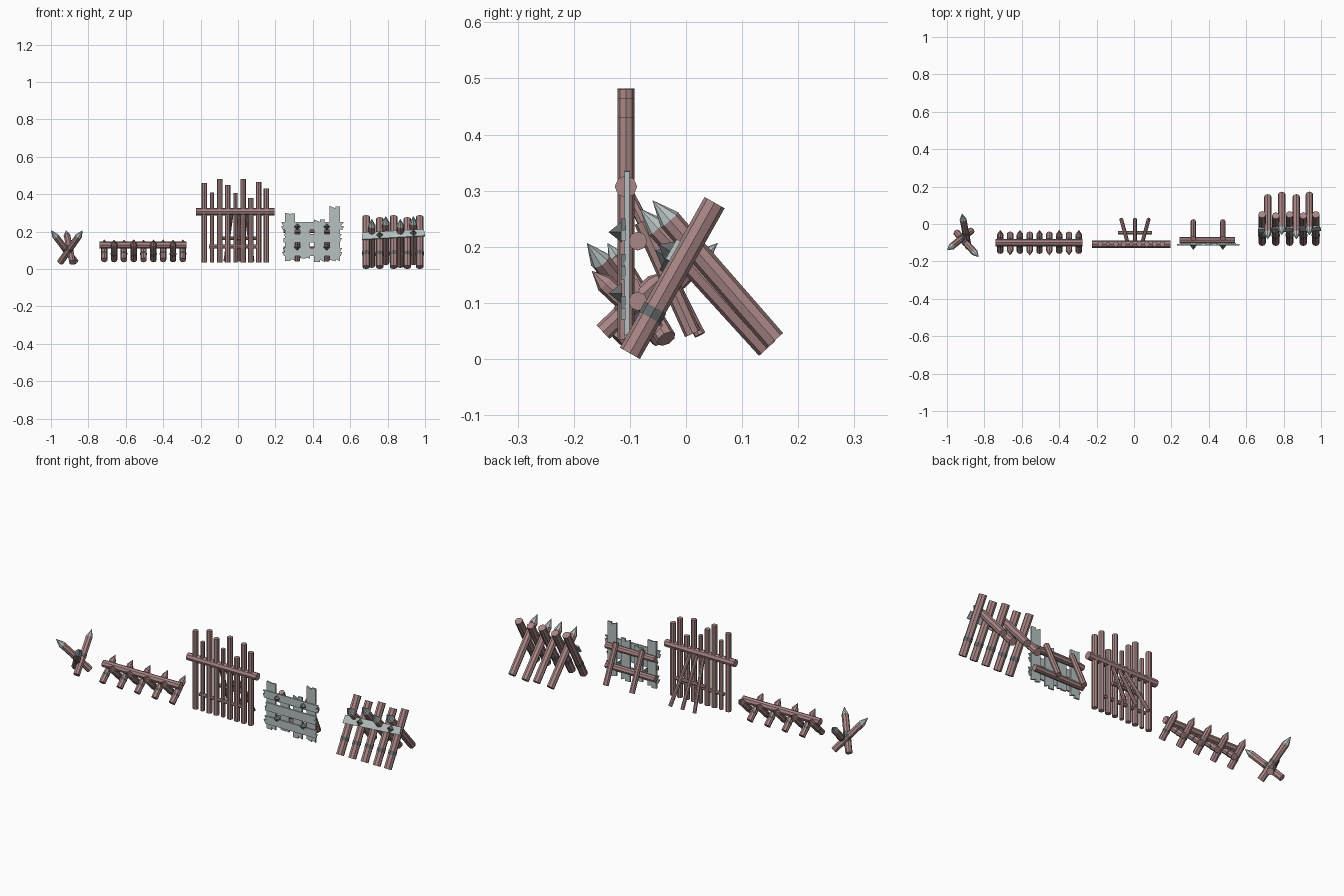
import bpy, bmesh, random
from mathutils import Vector, Matrix

if "Cube" in bpy.data.objects:
    bpy.data.objects.remove(bpy.data.objects["Cube"])
random.seed(4)


def material(name, col):
    m = bpy.data.materials.new(name)
    m.diffuse_color = (*col, 1)
    m.use_nodes = True
    m.node_tree.nodes["Principled BSDF"].inputs["Base Color"].default_value = m.diffuse_color
    return m


WOOD = material("wood", (0.40, 0.24, 0.24))
STEEL = material("steel", (0.47, 0.53, 0.53))
DARK = material("dark_iron", (0.14, 0.15, 0.15))


def finish(name, bm, mat):
    me = bpy.data.meshes.new(name)
    bm.to_mesh(me)
    bm.free()
    me.materials.append(mat)
    ob = bpy.data.objects.new(name, me)
    bpy.context.collection.objects.link(ob)
    return ob


def rod(name, a, b, r, r2=None, mat=WOOD, seg=8):
    a, b = Vector(a), Vector(b)
    d = b - a
    bm = bmesh.new()
    mtx = Matrix.Translation((a + b) / 2) @ d.to_track_quat('Z', 'Y').to_matrix().to_4x4()
    bmesh.ops.create_cone(bm, cap_ends=True, segments=seg, radius1=r,
                          radius2=r if r2 is None else r2, depth=d.length, matrix=mtx)
    bmesh.ops.dissolve_degenerate(bm, dist=1e-6, edges=bm.edges)
    return finish(name, bm, mat)


def spike(name, a, tip, r, tip_len, mat=STEEL):
    # log with a pointed end
    a, tip = Vector(a), Vector(tip)
    neck = tip - (tip - a).normalized() * tip_len
    rod(name, a, neck, r)
    rod(name + "_tip", neck, tip, r * 1.06, 0.0, mat)


def band(name, a, b, t, r, w=0.016):
    # iron ring round a log
    a, b = Vector(a), Vector(b)
    c, d = a.lerp(b, t), (b - a).normalized() * w / 2
    rod(name, c - d, c + d, r, mat=DARK)


def plate(name, pts, origin, v, n, thick, mat=STEEL):
    # flat outline in x and v, extruded along n
    o, v, n = Vector(origin), Vector(v), Vector(n)
    bm = bmesh.new()
    f = bm.faces.new([bm.verts.new(o + Vector((x, 0, 0)) + v * s) for x, s in pts])
    res = bmesh.ops.extrude_face_region(bm, geom=[f])
    bmesh.ops.translate(bm, vec=n * thick,
                        verts=[e for e in res["geom"] if isinstance(e, bmesh.types.BMVert)])
    bmesh.ops.recalc_face_normals(bm, faces=bm.faces)
    return finish(name, bm, mat)


def stud(name, p, n, r=0.019):
    p, n = Vector(p), Vector(n)
    rod(name, p, p + n * 0.024, r, 0.0, DARK, 4)


# crossed three-spike obstacle
for i, (a, t) in enumerate([((-0.868, -0.035, 0.036), (-1.0, -0.14, 0.207)),
                            ((-0.95, -0.045, 0.036), (-0.83, -0.177, 0.207)),
                            ((-0.885, -0.125, 0.036), (-0.92, 0.057, 0.207))]):
    spike(f"caltrop_spike_{i}", a, t, 0.018, 0.045)
    band(f"caltrop_band_{i}", a, t, 0.42, 0.0195)

# low spiked barrier: one pole and alternating crossed stakes
rod("low_barrier_pole", (-0.74, -0.1, 0.128), (-0.275, -0.1, 0.128), 0.019)
for i in range(9):
    x = -0.715 + 0.0525 * i
    s = -1 if i % 2 else 1
    a, t = (x, -0.1 - 0.048 * s, 0.048), (x, -0.1 + 0.068 * s, 0.157)
    spike(f"low_barrier_stake_{i}", a, t, 0.017, 0.034, WOOD)
    band(f"low_barrier_band_{i}", a, t, 0.3, 0.0185, 0.01)

# tall pole fence
tops = [0.46, 0.41, 0.482, 0.45, 0.405, 0.48, 0.38, 0.465, 0.43]
for i, h in enumerate(tops):
    x = -0.18 + 0.0415 * i
    rod(f"fence_pole_{i}", (x, -0.107, 0.035), (x, -0.107, h), 0.011 if i in (1, 4) else 0.015)
rod("fence_top_rail", (-0.225, -0.107, 0.307), (0.195, -0.107, 0.307), 0.02)
rod("fence_low_rail", (-0.155, -0.107, 0.12), (0.12, -0.107, 0.12), 0.01)
for i in (-1, 0, 1):
    rod(f"fence_brace_{i + 1}", (0.005 + 0.073 * i, 0.025, 0.043),
        (0.005 + 0.038 * i, -0.105, 0.3), 0.01)
rod("fence_brace_bar", (-0.085, -0.047, 0.165), (0.095, -0.047, 0.165), 0.01)


# plank shield
def jag(x0, x1, z0, z1, upright):
    j = lambda: random.uniform(-0.007, 0.007)
    if upright:
        m = x0 + (x1 - x0) * 0.55
        return [(x0, z0 + j()), (m, z0 + j()), (m, z0 + 0.008), (x1, z0 + j()),
                (x1, z1 + j()), (m, z1 + j()), (m, z1 - 0.008), (x0, z1 + j())]
    m = z0 + (z1 - z0) * 0.5
    return [(x0 + j(), z0), (x1 + j(), z0), (x1 + j(), m), (x1 - 0.01, m), (x1 + j(), z1),
            (x0 + j(), z1), (x0 + 0.01, m), (x0 + j(), m)]


for i, (x0, x1, z0, z1) in enumerate([(0.25, 0.304, 0.047, 0.302), (0.332, 0.385, 0.052, 0.245),
                                      (0.407, 0.462, 0.042, 0.26), (0.49, 0.545, 0.045, 0.332)]):
    plate(f"shield_upright_{i}", jag(x0, x1, z0, z1, True), (0, -0.11, 0), (0, 0, 1), (0, 1, 0), 0.009)
for i, (x0, x1, z0, z1) in enumerate([(0.24, 0.555, 0.07, 0.112), (0.245, 0.55, 0.142, 0.187),
                                      (0.232, 0.56, 0.21, 0.25)]):
    plate(f"shield_board_{i}", jag(x0, x1, z0, z1, False), (0, -0.116, 0), (0, 0, 1), (0, 1, 0), 0.008)
for i, z in enumerate((0.103, 0.21)):
    rod(f"shield_rail_{i}", (0.243, -0.086, z), (0.54, -0.086, z), 0.017)
for i, x in enumerate((0.317, 0.475)):
    rod(f"shield_prop_{i}", (x, 0.012, 0.045), (x, -0.078, 0.245), 0.015)
    for k, z in enumerate((0.117, 0.226)):
        stud(f"shield_stud_{i}_{k}", (x, -0.114, z), (0, -1, 0))

# leaning log barricade: front logs
up = Vector((0, 0.49, 0.872))
out = Vector((0, -0.872, 0.49))
for i, x in enumerate((0.685, 0.758, 0.832, 0.905, 0.972)):
    a = Vector((x, -0.1, 0.01))
    b = a + up * (0.308 if i % 2 == 0 else 0.296)
    rod(f"barricade_front_log_{i}", a, b, 0.0205)
    band(f"barricade_band_{i}", a, b, 0.27, 0.022, 0.02)

# pointed back logs
for i, x in enumerate((0.715, 0.79, 0.868, 0.938)):
    a, t = ((x, 0.158, 0.033), (x, -0.06, 0.283)) if i % 2 else ((x, 0.145, 0.019), (x, -0.082, 0.268))
    spike(f"barricade_back_log_{i}", a, t, 0.02, 0.048)

# steel strap with studs
base = Vector((0, -0.1, 0.01)) + out * 0.019
plate("barricade_strap", [(0.662, 0.155), (1.0, 0.178), (0.994, 0.218), (0.665, 0.197)],
      base, up, out, 0.008)
for i, (x, s) in enumerate(((0.757, 0.182), (0.938, 0.194))):
    stud(f"barricade_stud_{i}", base + Vector((x, 0, 0)) + up * s + out * 0.008, out)
